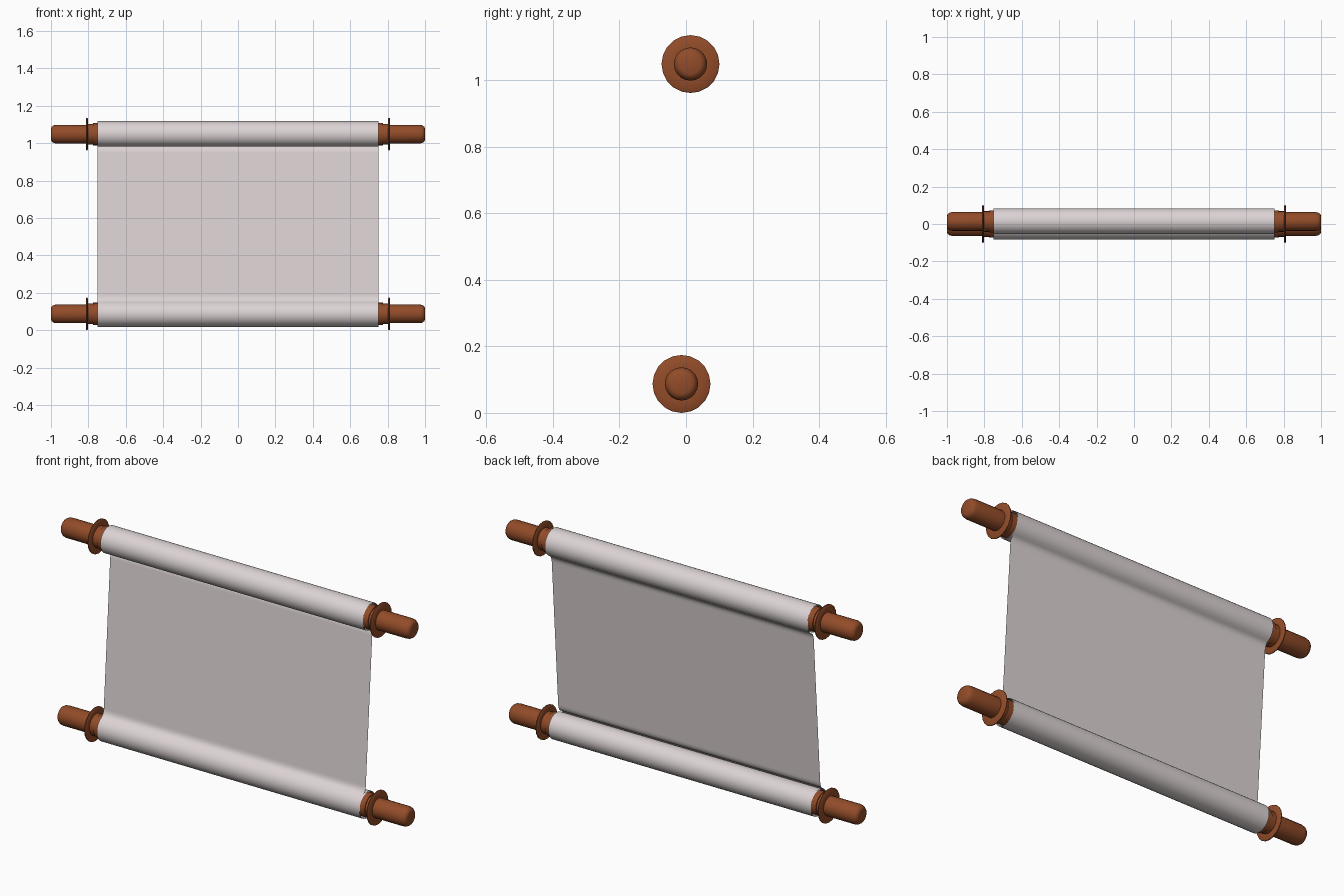
import bpy, math
from mathutils import Vector

if "Cube" in bpy.data.objects:
    bpy.data.objects.remove(bpy.data.objects["Cube"])

SIDES = 20
TOP = (0.0135, 1.048)       # y, z of the upper rod axis
BOTTOM = (-0.0135, 0.087)   # y, z of the lower rod axis
HALF_WIDTH = 0.75


def material(name, colour):
    m = bpy.data.materials.new(name)
    m.diffuse_color = (*colour, 1)
    m.use_nodes = True
    m.node_tree.nodes["Principled BSDF"].inputs["Base Color"].default_value = m.diffuse_color
    return m


wood = material("brown wood", (0.29, 0.072, 0.022))
paper = material("pale paper", (0.72, 0.655, 0.655))


def make_object(name, verts, faces, mat, angle):
    mesh = bpy.data.meshes.new(name)
    mesh.from_pydata(verts, [], faces)
    mesh.materials.append(mat)
    ob = bpy.data.objects.new(name, mesh)
    bpy.context.collection.objects.link(ob)
    bpy.ops.object.select_all(action='DESELECT')
    ob.select_set(True)
    bpy.context.view_layer.objects.active = ob
    bpy.ops.object.shade_smooth_by_angle(angle=math.radians(angle))
    return ob


# Rod profile (x, radius): core, collar, flange disc, rounded handle
HALF = [(0.752, 0.060), (0.776, 0.060), (0.776, 0.055), (0.803, 0.055),
        (0.803, 0.083), (0.806, 0.087), (0.810, 0.087), (0.813, 0.083),
        (0.813, 0.050), (0.972, 0.050), (0.986, 0.047), (0.996, 0.040),
        (1.0, 0.030)]


def rod(name, centre):
    profile = [(-x, r) for x, r in reversed(HALF)] + HALF
    verts, faces = [], []
    for x, r in profile:
        for k in range(SIDES):
            a = 2 * math.pi * k / SIDES
            verts.append((x, centre[0] + r * math.sin(a), centre[1] - r * math.cos(a)))
    for i in range(len(profile) - 1):
        for k in range(SIDES):
            n = (k + 1) % SIDES
            a, b = i * SIDES, (i + 1) * SIDES
            faces.append((a + k, b + k, b + n, a + n))
    faces.append(tuple(range(SIDES)))
    last = (len(profile) - 1) * SIDES
    faces.append(tuple(reversed(range(last, last + SIDES))))
    ob = make_object(name, verts, faces, wood, 40)
    ob.data.flip_normals()
    return ob


rod("upper_rod", TOP)
rod("lower_rod", BOTTOM)

# Paper path (y, z), upper half: sheet edge, small S-bend, then spiral onto the rod
start = math.radians(-60)
R_OUT, R_IN, TURNS = 0.071, 0.062, 2.2
joint = Vector((TOP[0] + R_OUT * math.cos(start), TOP[1] + R_OUT * math.sin(start)))
p0, p1 = Vector((0.026, 0.945)), Vector((0.0275, 0.968))
p2 = joint - 0.016 * Vector((-math.sin(start), math.cos(start)))
path = []
for i in range(8):
    t = i / 8
    path.append((1 - t)**3 * p0 + 3 * (1 - t)**2 * t * p1 + 3 * (1 - t) * t * t * p2 + t**3 * joint)
steps = int(TURNS * 32)
for i in range(steps + 1):
    f = i / steps
    a, r = start + f * TURNS * 2 * math.pi, R_OUT + (R_IN - R_OUT) * f
    path.append(Vector((TOP[0] + r * math.cos(a), TOP[1] + r * math.sin(a))))

# Lower half is the upper half turned by 180 degrees about the middle
mid_z = (TOP[1] + BOTTOM[1]) / 2
lower = [Vector((-p.x, 2 * mid_z - p.y)) for p in path]
full = list(reversed(lower)) + path

verts = [(s * HALF_WIDTH, p.x, p.y) for p in full for s in (-1, 1)]
faces = [(2 * i, 2 * i + 1, 2 * i + 3, 2 * i + 2) for i in range(len(full) - 1)]
make_object("paper_sheet", verts, faces, paper, 60)
